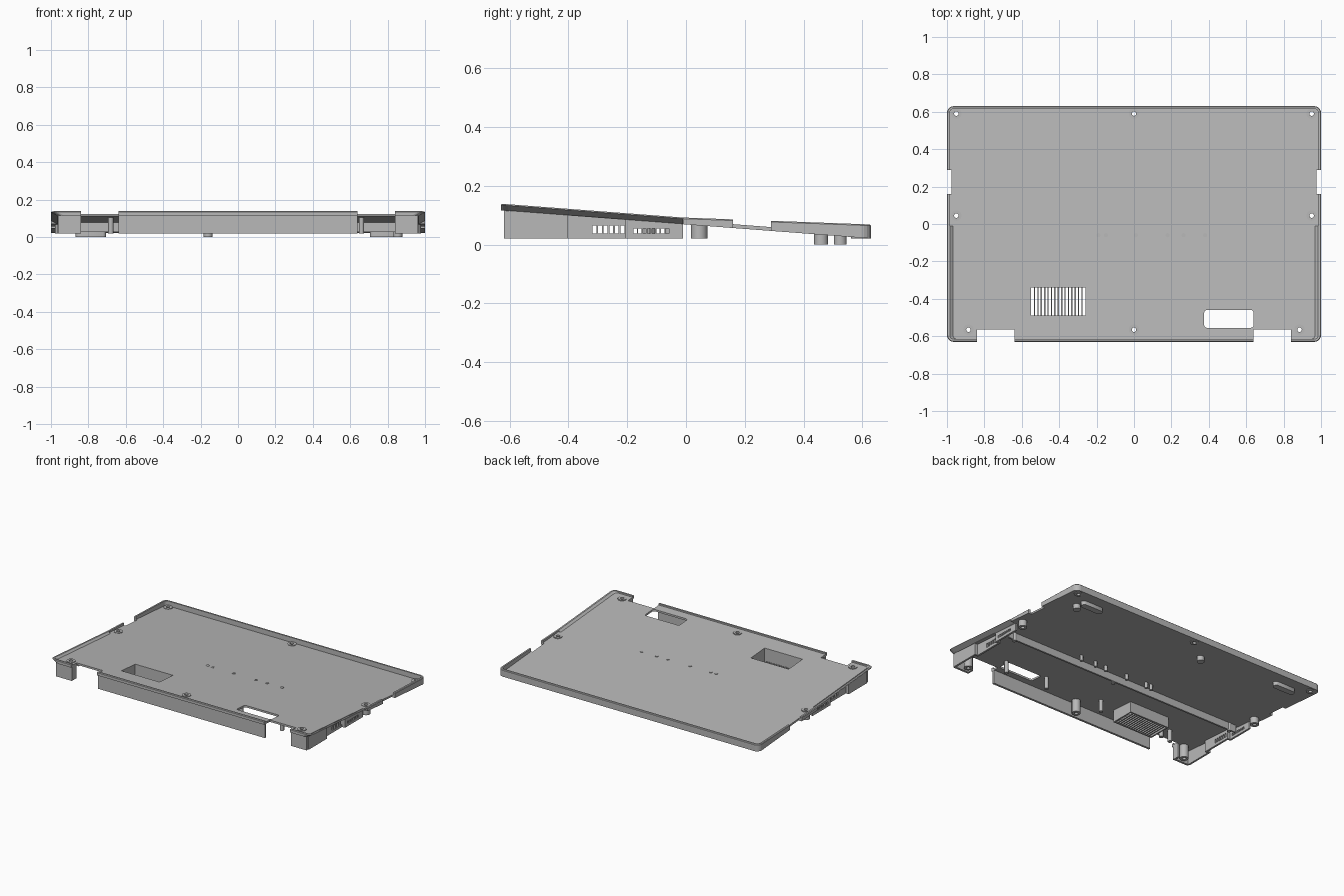
import bpy, bmesh, math
from mathutils import Vector, Matrix

if "Cube" in bpy.data.objects:
    bpy.data.objects.remove(bpy.data.objects["Cube"])

grey = bpy.data.materials.new("light grey plastic")
grey.use_nodes = True
grey.diffuse_color = (0.48, 0.48, 0.48, 1)
grey.node_tree.nodes["Principled BSDF"].inputs["Base Color"].default_value = (0.48, 0.48, 0.48, 1)

FLOOR, KNEE = 0.02, -0.01


def under(y):
    return 0.0685 - 0.076 * y


def deck(y):
    return under(y) + 0.013


def rim_top(y):
    if y < KNEE:
        return 0.092 - 0.076 * (y - KNEE)
    return 0.092 - 0.037 * (y - KNEE)


def finish(bm, name, smooth=False):
    bmesh.ops.recalc_face_normals(bm, faces=bm.faces)
    mesh = bpy.data.meshes.new(name)
    bm.to_mesh(mesh)
    bm.free()
    mesh.materials.append(grey)
    obj = bpy.data.objects.new(name, mesh)
    bpy.context.collection.objects.link(obj)
    if smooth:
        bpy.ops.object.select_all(action='DESELECT')
        obj.select_set(True)
        bpy.context.view_layer.objects.active = obj
        bpy.ops.object.shade_smooth_by_angle()
    return obj


def add_box(bm, x, y, z):
    """Box from (min, max) ranges; a z top of None follows the sloped deck."""
    top = (lambda v: under(v) + 0.004) if z[1] is None else (lambda v: z[1])
    corners = [(x[i], y[j]) for i, j in ((0, 0), (1, 0), (1, 1), (0, 1))]
    lo = [bm.verts.new((a, b, z[0])) for a, b in corners]
    hi = [bm.verts.new((a, b, top(b))) for a, b in corners]
    bm.faces.new(lo)
    bm.faces.new(hi)
    for i in range(4):
        j = (i + 1) % 4
        bm.faces.new((lo[i], lo[j], hi[j], hi[i]))


def add_cylinder(bm, x, y, r, z0, z1, segs=24):
    bmesh.ops.create_cone(bm, cap_ends=True, segments=segs, radius1=r, radius2=r, depth=z1 - z0,
                          matrix=Matrix.Translation((x, y, (z0 + z1) / 2)))


def add_tube(bm, x, y, r, hole, z0, z1, segs=24):
    rings = []
    for rad, z in ((r, z0), (r, z1), (hole, z1), (hole, z0)):
        rings.append([bm.verts.new((x + rad * math.cos(math.tau * i / segs),
                                    y + rad * math.sin(math.tau * i / segs), z)) for i in range(segs)])
    stitch(bm, rings)


def stitch(bm, rings):
    for a, b in zip(rings, rings[1:] + rings[:1]):
        for i in range(len(a)):
            j = (i + 1) % len(a)
            bm.faces.new((a[i], a[j], b[j], b[i]))


def outline(inset, front_x=None):
    """Rounded rectangle; ahead of the knee its half width can narrow to front_x."""
    hx, hy, r = 1 - inset, 0.63 - inset, 0.035 - inset
    quarter = []
    for i in range(6):
        a = math.pi / 2 * i / 5
        quarter.append((hx - r + r * math.cos(a), hy - r + r * math.sin(a)))
    right = [(x, -y) for x, y in reversed(quarter)] + [(hx, KNEE - 0.002), (hx, KNEE)] + quarter
    pts = right + [(-x, y) for x, y in reversed(right)]
    k = front_x / hx if front_x else 1
    return [(x * k if y < KNEE - 0.001 else x, y) for x, y in pts]


def ring(bm, pts, height):
    return [bm.verts.new((x, y, height(y))) for x, y in pts]


def cut(obj, cutter):
    mod = obj.modifiers.new("cut", 'BOOLEAN')
    mod.operation, mod.solver, mod.object = 'DIFFERENCE', 'EXACT', cutter
    bpy.ops.object.select_all(action='DESELECT')
    obj.select_set(True)
    bpy.context.view_layer.objects.active = obj
    bpy.ops.object.modifier_apply(modifier=mod.name)


SCREWS = [(s * x, y) for x, y in ((0.95, 0.59), (0.95, 0.045), (0.885, -0.565)) for s in (1, -1)]
SCREWS += [(0, 0.59), (0, -0.565)]
VENT_X, VENT_Y = (-0.55, -0.26), (-0.49, -0.34)

# Sloped deck plate
bm = bmesh.new()
plate_pts = outline(0.015, 0.968)
low, high = ring(bm, plate_pts, under), ring(bm, plate_pts, deck)
bm.faces.new(low)
bm.faces.new(high)
for i in range(len(low)):
    j = (i + 1) % len(low)
    bm.faces.new((low[i], low[j], high[j], high[i]))
plate = finish(bm, "deck_plate")

# Raised rim, flared outward along the front half
bm = bmesh.new()
stitch(bm, [ring(bm, outline(0, 0.966), under), ring(bm, outline(0), lambda y: rim_top(y) - 0.004),
            ring(bm, outline(0.004), rim_top), ring(bm, outline(0.015), rim_top),
            ring(bm, outline(0.015, 0.955), under)])
rim = finish(bm, "raised_rim")

# Edge cutouts shared by the plate and the rim
bm = bmesh.new()
for s in (1, -1):
    add_box(bm, sorted((s * 0.975, s * 1.1)), (0.16, 0.29), (-0.1, 0.3))
    add_box(bm, sorted((s * 0.64, s * 0.84)), (-0.7, -0.565), (-0.1, 0.3))
cutter = finish(bm, "edge_cutter")
cut(plate, cutter)
cut(rim, cutter)
bpy.data.objects.remove(cutter)

# Openings in the plate: hatch, vent and screw holes
bm = bmesh.new()
add_box(bm, VENT_X, VENT_Y, (-0.1, 0.3))
hatch = []
for cx, cy, start in ((0.625, -0.475, 0), (0.39, -0.475, 1), (0.39, -0.54, 2), (0.625, -0.54, 3)):
    for i in range(5):
        a = math.pi / 2 * (start + i / 4)
        hatch.append((cx + 0.015 * math.cos(a), cy + 0.015 * math.sin(a)))
face = bm.faces.new([bm.verts.new((x, y, -0.1)) for x, y in hatch])
new = bmesh.ops.extrude_face_region(bm, geom=[face])["geom"]
bmesh.ops.translate(bm, vec=Vector((0, 0, 0.4)), verts=[v for v in new if isinstance(v, bmesh.types.BMVert)])
for x, y in SCREWS:
    add_cylinder(bm, x, y, 0.02, -0.1, 0.3)
cutter = finish(bm, "opening_cutter")
cut(plate, cutter)
bpy.data.objects.remove(cutter)

# Screw bosses with collars
bm = bmesh.new()
for x, y in SCREWS:
    add_tube(bm, x, y, 0.028, 0.012, FLOOR, deck(y) + 0.005)
finish(bm, "screw_bosses", True)

# Front skirt with returns beside the gaps
bm = bmesh.new()
add_box(bm, (-0.64, 0.64), (-0.62, -0.605), (FLOOR, None))
for s in (1, -1):
    add_box(bm, sorted((s * 0.84, s * 0.96)), (-0.62, -0.605), (FLOOR, None))
    add_box(bm, sorted((s * 0.84, s * 0.852)), (-0.605, -0.57), (FLOOR, None))
finish(bm, "front_skirt")

# Side skirts with a shallow recess, then slotted vents
bm = bmesh.new()
for s in (1, -1):
    for x, y in ((0.952, (-0.605, -0.41)), (0.93, (-0.41, -0.2)), (0.952, (-0.2, KNEE))):
        add_box(bm, sorted((s * x, s * (x + 0.013))), y, (FLOOR, None))
    for y in (-0.41, -0.2):
        add_box(bm, sorted((s * 0.93, s * 0.965)), (y - 0.006, y + 0.006), (FLOOR, None))
skirts = finish(bm, "side_skirts")
bm = bmesh.new()
for i in range(6):
    y = -0.318 + 0.019 * i
    add_box(bm, (-1.2, 1.2), (y, y + 0.013), (0.038, 0.065))
for i in range(8):
    y = -0.178 + 0.0155 * i
    add_box(bm, (-1.2, 1.2), (y, y + 0.011), (0.038, 0.054))
cutter = finish(bm, "slot_cutter")
cut(skirts, cutter)
bpy.data.objects.remove(cutter)

# Cross rib beneath the deck
bm = bmesh.new()
add_box(bm, (-0.93, 0.93), (-0.125, -0.113), (0.027, None))
finish(bm, "cross_rib")

# Vent well with a slatted floor
bm = bmesh.new()
(x0, x1), (y0, y1), t = VENT_X, VENT_Y, 0.01
for x, y in (((x0 - t, x0), (y0 - t, y1 + t)), ((x1, x1 + t), (y0 - t, y1 + t)),
             ((x0, x1), (y0 - t, y0)), ((x0, x1), (y1, y1 + t))):
    add_box(bm, x, y, (FLOOR, None))
for i in range(1, 16):
    x = x0 + (x1 - x0) * i / 16
    add_box(bm, (x - 0.0035, x + 0.0035), VENT_Y, (FLOOR, 0.03))
finish(bm, "vent_well")

# Support pegs below, with small studs showing on the deck
bm = bmesh.new()
for x in (-0.19, -0.15, 0.01, 0.18, 0.265, 0.38):
    add_cylinder(bm, x, -0.06, 0.011, 0.035, deck(-0.06) + 0.003, 16)
for x, y in ((0.34, -0.45), (-0.107, -0.45), (-0.6, -0.45), (0.66, -0.46), (-0.68, -0.46),
             (0.063, -0.13), (0.88, -0.12), (-0.88, -0.12)):
    add_cylinder(bm, x, y, 0.014, FLOOR, under(y) + 0.004, 16)
finish(bm, "support_pegs", True)

# Rear feet: round pads and long rounded pads
bm = bmesh.new()
for x in (0.855, -0.16):
    add_cylinder(bm, x, 0.46, 0.024, 0, under(0.46) + 0.004)
finish(bm, "round_feet", True)
for name, s in (("long_foot_left", 1), ("long_foot_right", -1)):
    bm = bmesh.new()
    add_cylinder(bm, 0, 0, 0.022, 0, under(0.525) + 0.004)
    for v in bm.verts:
        v.co.x += math.copysign(0.06, v.co.x) if abs(v.co.x) > 1e-5 else 0
        v.co += Vector((s * 0.787, 0.525, 0))
    finish(bm, name, True)
